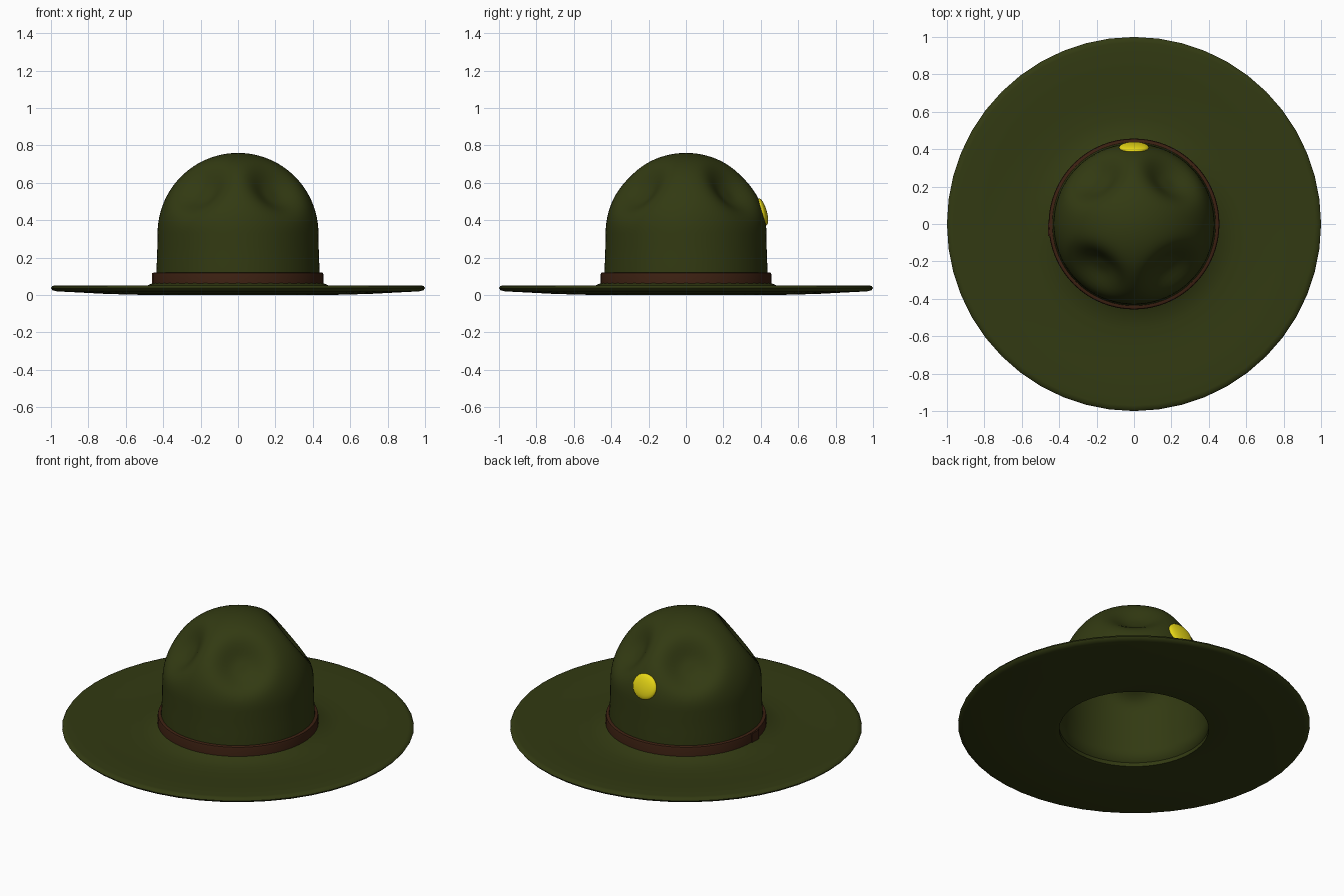
import bpy, bmesh, math
from mathutils import Vector, Matrix

cube = bpy.data.objects.get("Cube")
if cube:
    bpy.data.objects.remove(cube, do_unlink=True)


def material(name, color):
    m = bpy.data.materials.new(name)
    m.use_nodes = True
    m.diffuse_color = (*color, 1)
    bsdf = m.node_tree.nodes["Principled BSDF"]
    bsdf.inputs["Base Color"].default_value = (*color, 1)
    bsdf.inputs["Roughness"].default_value = 0.8
    return m


felt = material("olive felt", (0.032, 0.042, 0.006))
leather = material("brown leather", (0.046, 0.015, 0.006))
metal = material("yellow metal", (0.80, 0.68, 0.008))


def finish(bm, name, mat, angle=50):
    bmesh.ops.remove_doubles(bm, verts=bm.verts, dist=0.0005)
    bmesh.ops.recalc_face_normals(bm, faces=bm.faces)
    mesh = bpy.data.meshes.new(name)
    bm.to_mesh(mesh)
    bm.free()
    mesh.materials.append(mat)
    obj = bpy.data.objects.new(name, mesh)
    bpy.context.collection.objects.link(obj)
    bpy.ops.object.select_all(action='DESELECT')
    obj.select_set(True)
    bpy.context.view_layer.objects.active = obj
    bpy.ops.object.shade_smooth_by_angle(angle=math.radians(angle))
    return obj


def lathe(profile, steps, closed=True):
    """Spin a radius/height profile around the z axis."""
    bm = bmesh.new()
    verts = [bm.verts.new((r, 0, z)) for r, z in profile]
    pairs = list(zip(verts, verts[1:]))
    if closed:
        pairs.append((verts[-1], verts[0]))
    edges = [bm.edges.new(p) for p in pairs]
    bmesh.ops.spin(bm, geom=verts + edges, cent=(0, 0, 0), axis=(0, 0, 1),
                   angle=math.tau, steps=steps)
    bmesh.ops.remove_doubles(bm, verts=bm.verts, dist=0.0005)
    return bm


# Wide brim: gently dished, rounded rim, rising into the crown
brim = [(0.425, 0.005), (0.47, 0.0), (0.7, 0.006), (0.97, 0.02),
        (0.992, 0.026), (1.0, 0.037), (0.992, 0.049), (0.97, 0.052),
        (0.8, 0.042), (0.65, 0.035), (0.56, 0.036), (0.5, 0.045),
        (0.46, 0.062), (0.43, 0.075)]
finish(lathe(brim, 48), "brim", felt)

# Domed crown with four pinched dents
DOME_Z, DOME_R = 0.33, 0.43
wall = [(0.437, 0.03), (0.437, 0.12), (0.433, 0.2), (0.431, 0.27)]
dome = [(DOME_R * math.cos(a), DOME_Z + DOME_R * math.sin(a))
        for a in (math.pi / 2 * i / 24 for i in range(25))]
crown = lathe(wall + dome, 96, closed=False)
dents = [Vector((sx * 0.215, sy * 0.265, 0.59)) for sx in (-1, 1) for sy in (-1, 1)]
for v in crown.verts:
    inward = Vector((0, 0, 0.3)) - v.co
    push = 0
    for c in dents:
        d = (v.co - c).length
        push += 0.085 * math.exp(-(d / 0.145) ** 3)
    v.co += inward.normalized() * push
crown_obj = finish(crown, "crown", felt)
shell = crown_obj.modifiers.new("Felt thickness", 'SOLIDIFY')
shell.thickness = 0.012
shell.offset = -1

# Leather band around the base of the crown
band = [(0.43, 0.04), (0.457, 0.04), (0.457, 0.108), (0.454, 0.119),
        (0.446, 0.122), (0.43, 0.122)]
finish(lathe(band, 64), "hat_band", leather)

# Overlapping strap end on the side of the band
bm = bmesh.new()
bmesh.ops.create_cube(bm, size=1, matrix=Matrix.Translation((-0.455, -0.03, 0.082))
                      @ Matrix.Diagonal((0.012, 0.07, 0.07, 1)))
finish(bm, "band_overlap", leather, 30)

# Domed oval badge lying on the back of the crown
bm = bmesh.new()
bmesh.ops.create_uvsphere(bm, u_segments=32, v_segments=16, radius=1,
                          matrix=Matrix.Translation((0, 0.409, 0.445))
                          @ Matrix.Rotation(math.radians(16), 4, 'X')
                          @ Matrix.Diagonal((0.08, 0.023, 0.075, 1)))
finish(bm, "badge", metal)
